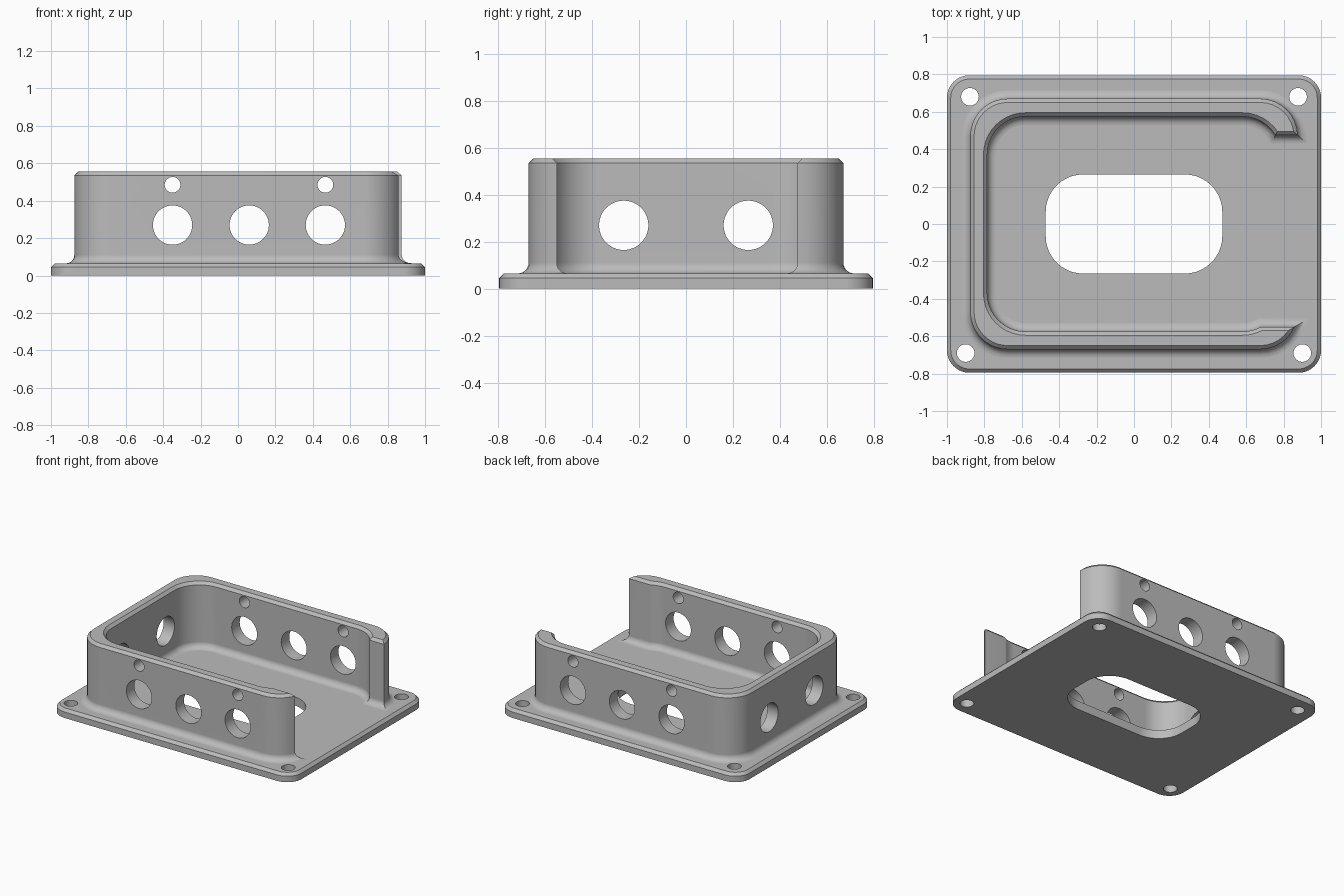
import bpy, bmesh
from math import sin, cos, asin, radians, degrees, pi
from mathutils import Vector

if "Cube" in bpy.data.objects:
    bpy.data.objects.remove(bpy.data.objects["Cube"], do_unlink=True)

grey = bpy.data.materials.new("plain grey")
grey.use_nodes = True
grey.diffuse_color = (0.5, 0.5, 0.5, 1)
grey.node_tree.nodes["Principled BSDF"].inputs["Base Color"].default_value = grey.diffuse_color


def arc(cx, cy, r, start, end, steps):
    """Points along an arc, angles in degrees."""
    angles = [radians(start + (end - start) * i / steps) for i in range(steps + 1)]
    return [Vector((cx + r * cos(a), cy + r * sin(a))) for a in angles]


def rounded_rect(hx, hy, r, steps=10):
    pts = []
    for i, (sx, sy) in enumerate([(1, 1), (-1, 1), (-1, -1), (1, -1)]):
        pts += arc(sx * (hx - r), sy * (hy - r), r, i * 90, i * 90 + 90, steps)
    return pts


def offset(pts, d):
    """Mitred offset of a closed counter-clockwise outline, outward for d > 0."""
    out = []
    for i, p in enumerate(pts):
        e1 = (p - pts[i - 1]).normalized()
        e2 = (pts[(i + 1) % len(pts)] - p).normalized()
        n1, n2 = Vector((e1.y, -e1.x)), Vector((e2.y, -e2.x))
        out.append(p + (n1 + n2) * (d / (1 + n1.dot(n2))))
    return out


def loft(name, outline, profile):
    """Solid from an outline, with a profile of (offset, height) pairs."""
    bm = bmesh.new()
    rings = [[bm.verts.new((p.x, p.y, z)) for p in offset(outline, d)] for d, z in profile]
    n = len(outline)
    for low, high in zip(rings, rings[1:]):
        for i in range(n):
            j = (i + 1) % n
            bm.faces.new((low[i], low[j], high[j], high[i]))
    bm.faces.new(rings[0][::-1])
    bm.faces.new(rings[-1])
    bmesh.ops.recalc_face_normals(bm, faces=bm.faces)
    mesh = bpy.data.meshes.new(name)
    bm.to_mesh(mesh)
    bm.free()
    mesh.materials.append(grey)
    obj = bpy.data.objects.new(name, mesh)
    bpy.context.collection.objects.link(obj)
    return obj


def rod(location, radius, depth, rotation=(0, 0, 0)):
    bpy.ops.mesh.primitive_cylinder_add(vertices=48, radius=radius, depth=depth,
                                        location=location, rotation=rotation)
    obj = bpy.context.object
    obj.name = "hole_cutter"
    obj.hide_render = True
    obj.data.materials.append(grey)
    return obj


def activate(obj):
    bpy.ops.object.select_all(action='DESELECT')
    obj.select_set(True)
    bpy.context.view_layer.objects.active = obj


def cut(obj, cutters):
    for cutter in cutters:
        activate(obj)
        mod = obj.modifiers.new("hole", 'BOOLEAN')
        mod.operation = 'DIFFERENCE'
        mod.solver = 'EXACT'
        mod.object = cutter
        bpy.ops.object.modifier_apply(modifier=mod.name)
        bpy.data.objects.remove(cutter, do_unlink=True)


def finish(obj):
    activate(obj)
    bpy.ops.object.shade_smooth_by_angle(angle=radians(30))
    normals = obj.modifiers.new("even_normals", 'WEIGHTED_NORMAL')
    normals.keep_sharp = True


FLOOR, TOP, CHAMFER, FILLET = 0.065, 0.555, 0.02, 0.045

# Base plate with chamfered rim, central slot and corner screw holes
plate = loft("base_plate", rounded_rect(1, 0.795, 0.12),
             [(0, 0), (0, FLOOR - CHAMFER), (-CHAMFER, FLOOR)])
slot = loft("slot_cutter", rounded_rect(0.472, 0.265, 0.2), [(0, -0.1), (0, 0.2)])
slot.hide_render = True
screws = [rod((s * x, y, 0), 0.047, 0.4)
          for x, y in [(0.9, -0.69), (0.877, 0.68)] for s in (-1, 1)]
cut(plate, [slot] + screws)
finish(plate)

# Three-sided wall outline, open toward +x with the two corner stubs cut straight
OX, OY, OR = 0.675, 0.47, 0.2
IX, IY, IR = 0.58, 0.37, 0.205
FRONT_END, BACK_END = -0.55, 0.475


def angle_at(y, cy, r):
    return degrees(asin((y - cy) / r))


outline = arc(OX, -OY, OR, angle_at(FRONT_END, -OY, OR), -90, 6)
outline += arc(-OX, -OY, OR, -90, -180, 10)
outline += arc(-OX, OY, OR, 180, 90, 10)
outline += arc(OX, OY, OR, 90, angle_at(BACK_END, OY, OR), 8)
outline += arc(IX, IY, IR, angle_at(BACK_END, IY, IR), 90, 6)
outline += arc(-IX, IY, IR, 90, 180, 10)
outline += arc(-IX, -IY, IR, 180, 270, 10)
outline += arc(IX, -IY, IR, -90, angle_at(FRONT_END, -IY, IR), 4)
outline.reverse()

# Wall profile: fillet at the floor, straight side, chamfered top edge
fillet = [(FILLET * (1 - sin(a)), FLOOR + FILLET * (1 - cos(a)))
          for a in [i * pi / 12 for i in range(7)]]
wall = loft("enclosure_wall", outline,
            [(FILLET, FLOOR - 0.015)] + fillet + [(0, TOP - CHAMFER), (-CHAMFER, TOP)])

# Large and small round holes through front and back, and two through the right side
along_y, along_x = (pi / 2, 0, 0), (0, pi / 2, 0)
holes = [rod((x, 0, 0.27), 0.105, 2, along_y) for x in (-0.35, 0.06, 0.467)]
holes += [rod((x, 0, 0.485), 0.042, 2, along_y) for x in (-0.35, 0.467)]
holes += [rod((-0.85, y, 0.27), 0.105, 0.4, along_x) for y in (-0.265, 0.265)]
cut(wall, holes)
finish(wall)
